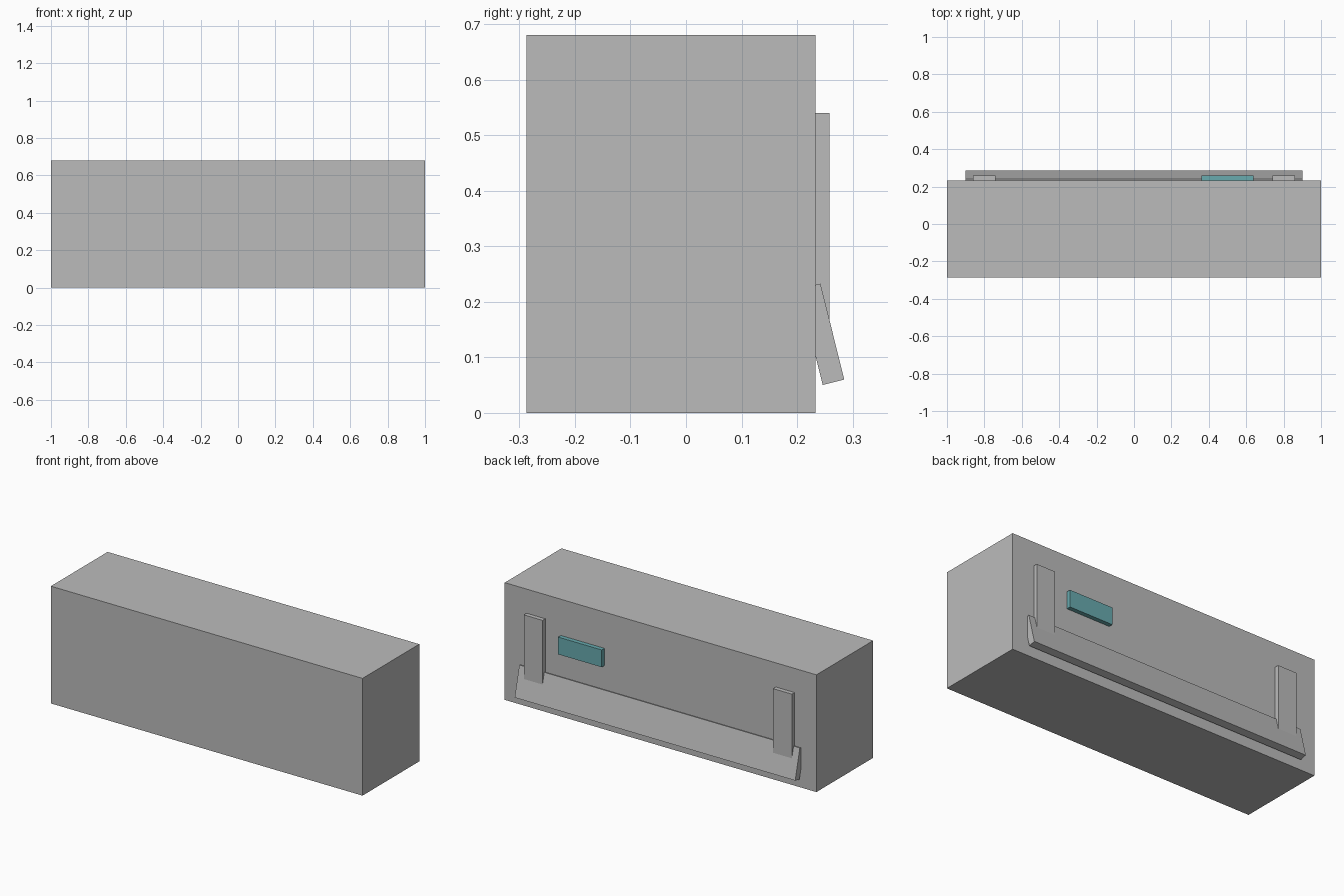
import bpy, math

if "Cube" in bpy.data.objects:
    bpy.data.objects.remove(bpy.data.objects["Cube"])


def material(name, rgb):
    m = bpy.data.materials.new(name)
    m.diffuse_color = (*rgb, 1)
    m.use_nodes = True
    m.node_tree.nodes["Principled BSDF"].inputs["Base Color"].default_value = m.diffuse_color
    return m


grey = material("plain grey", (0.5, 0.5, 0.5))
teal = material("teal", (0.14, 0.405, 0.427))


def box(name, centre, size, mat, tilt=0):
    bpy.ops.mesh.primitive_cube_add(size=1, location=centre, rotation=(tilt, 0, 0))
    ob = bpy.context.object
    ob.name = name
    ob.scale = size
    bpy.ops.object.transform_apply(location=False, rotation=False, scale=True)
    ob.data.materials.append(mat)
    return ob


# Main casing
box("casing", (0, -0.027, 0.34), (2.0, 0.52, 0.68), grey)

# Tilted flap along the lower back edge
box("flap", (0, 0.244, 0.1415), (1.8, 0.04, 0.178), grey, math.radians(14))

# Two upright brackets running down into the flap
for side, x in (("left", -0.8), ("right", 0.8)):
    box(side + "_bracket", (x, 0.243, 0.33), (0.12, 0.03, 0.42), grey)

# Small raised panel on the back
box("display_panel", (0.5, 0.243, 0.42), (0.28, 0.03, 0.1), teal)
